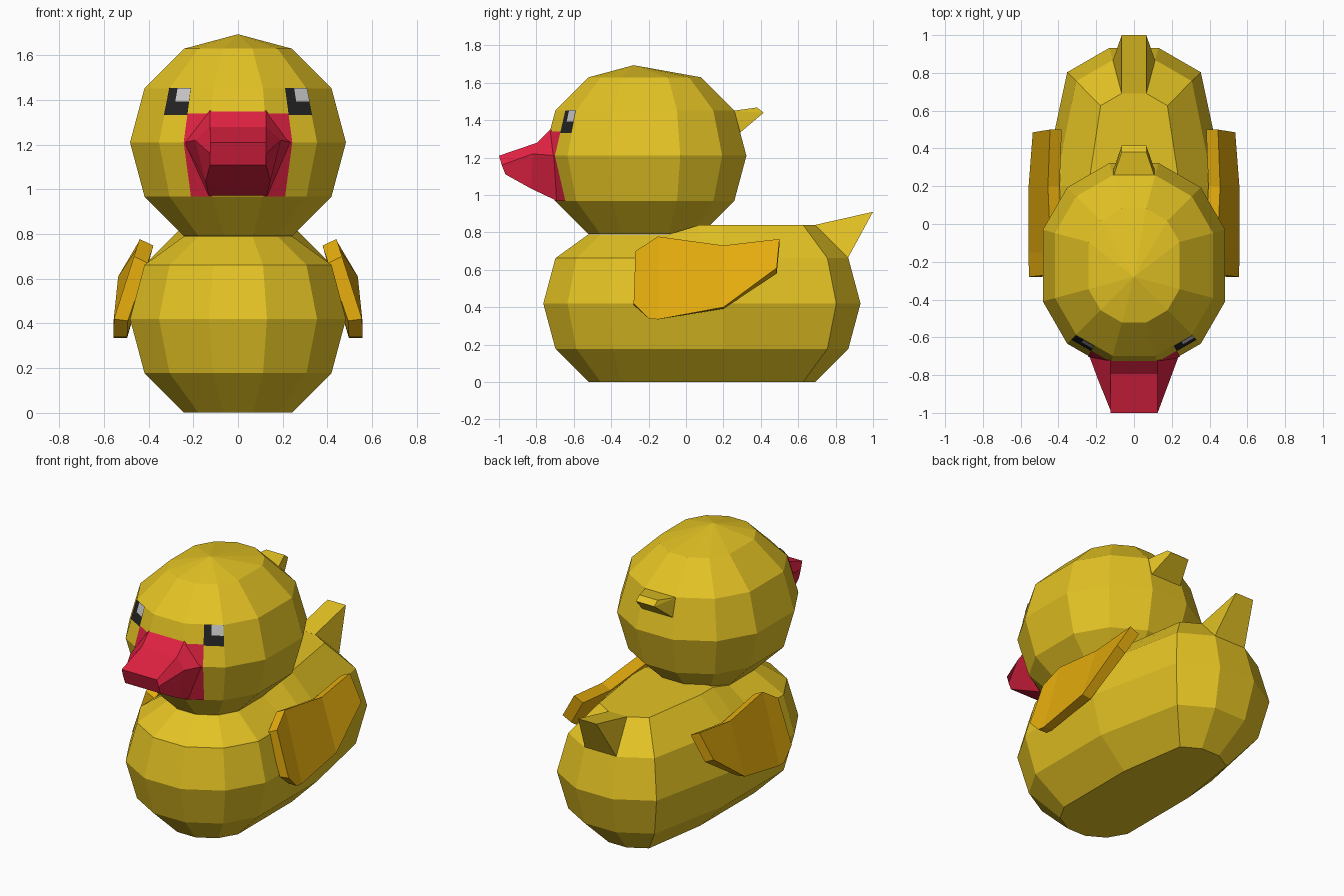
import bpy, bmesh, math
from mathutils import Vector

if "Cube" in bpy.data.objects:
    bpy.data.objects.remove(bpy.data.objects["Cube"])


def material(name, col):
    m = bpy.data.materials.new(name)
    m.diffuse_color = (*col, 1)
    m.use_nodes = True
    m.node_tree.nodes["Principled BSDF"].inputs["Base Color"].default_value = m.diffuse_color
    return m


YELLOW = material("duck yellow", (0.776, 0.545, 0.017))
AMBER = material("wing amber", (0.78, 0.413, 0.004))
RED = material("beak red", (0.745, 0.016, 0.055))
BLACK = material("eye black", (0.017, 0.017, 0.017))
GREY = material("eye highlight", (0.60, 0.60, 0.60))

COS, SIN = math.cos, math.sin
R, H = 0.5, 0.484          # horizontal and vertical radius of the round parts
FRONT = -0.28              # centre of the front half rounds


def finish(bm, name, mat, fix=True):
    if fix:
        bmesh.ops.recalc_face_normals(bm, faces=bm.faces[:])
    me = bpy.data.meshes.new(name)
    bm.to_mesh(me)
    bm.free()
    me.materials.append(mat)
    ob = bpy.data.objects.new(name, me)
    bpy.context.collection.objects.link(ob)
    return ob


def hull(name, mat, half):
    """Convex part from the points of its right half."""
    bm = bmesh.new()
    for x, y, z in half:
        for s in (1, -1):
            bm.verts.new((s * x, y, z))
    bmesh.ops.convex_hull(bm, input=bm.verts[:])
    return finish(bm, name, mat)


def loft(bm, rings):
    """Skin a list of equal vertex rings."""
    n = len(rings[0])
    for a, b in zip(rings, rings[1:]):
        for i in range(n):
            j = (i + 1) % n
            bm.faces.new((a[i], a[j], b[j], b[i]))


def half_column(lat, back, extra=(), waist=None):
    """Right-hand points of one ring of a stretched 12-sided ball, front to back."""
    c = COS(math.radians(lat)) * R
    pts = [(c * COS(math.radians(a)), FRONT + c * SIN(math.radians(a))) for a in (-75, -45, -15)]
    pts += [(c * COS(math.radians(15)), y) for y in extra]
    pts += [(c * COS(math.radians(a)), back + c * SIN(math.radians(a))) for a in (15, 45, 75)]
    if waist is not None:      # the last full-width column sits further forward
        pts[-3] = (pts[-3][0], waist)
    return pts


def make_ring(bm, pts, zs):
    right = [bm.verts.new((x, y, z)) for (x, y), z in zip(pts, zs)]
    left = [bm.verts.new((-x, y, z)) for (x, y), z in zip(pts, zs)]
    return right + left[::-1]


def cap(bm, ring):
    """Close a ring with cross strips."""
    n = len(ring)
    for i in range(n // 2 - 1):
        bm.faces.new((ring[i], ring[i + 1], ring[n - 2 - i], ring[n - 1 - i]))


# Body: long round tapering to the back, with a lower neck seat at the front
bm = bmesh.new()
rings = []
for lat in (-60, -30, 0, 30, 60):
    pts = half_column(lat, 0.45, (-0.09, 0.07), 0.2)
    z = 0.42 + H * SIN(math.radians(lat))
    zs = [z] * len(pts)
    if lat == 60:
        zs[:4] = [0.79] * 4
    rings.append(make_ring(bm, pts, zs))
loft(bm, rings)
cap(bm, rings[0])
cap(bm, rings[-1])
finish(bm, "body", YELLOW)

# Head: slightly stretched ball with a pointed crown
HZ = 1.21
bm = bmesh.new()
rings = []
for lat in (-60, -30, 0, 30, 60):
    pts = half_column(lat, -0.16)
    rings.append(make_ring(bm, pts, [HZ + H * SIN(math.radians(lat))] * len(pts)))
loft(bm, rings)
cap(bm, rings[0])
top = bm.verts.new((0, FRONT, HZ + H))
last = rings[-1]
for i in range(len(last)):
    bm.faces.new((last[i], last[(i + 1) % len(last)], top))
finish(bm, "head", YELLOW)


# Painted plates on the slanted cheek faces of the head
def cheek(u, lat_v, s):
    """Point on the cheek face; u runs outwards, lat_v from -1 to 1 over two rows."""
    c = R * (1 - abs(lat_v) * (1 - COS(math.radians(30))))
    x0, y0 = c * COS(math.radians(75)), -c * SIN(math.radians(75))
    x1, y1 = c * COS(math.radians(45)), -c * SIN(math.radians(45))
    return Vector((s * (x0 + (x1 - x0) * u), FRONT + y0 + (y1 - y0) * u, HZ + lat_v * H / 2))


def plate(name, mat, s, u0, u1, v0, v1, lift):
    bm = bmesh.new()
    out = Vector((s * 0.5, -0.866, 0.13 * (v0 + v1))).normalized()
    vs = [bm.verts.new(cheek(u, v, s) + out * lift)
          for u, v in ((u0, v0), (u1, v0), (u1, v1), (u0, v1))]
    f = bm.faces.new(vs)
    f.normal_update()
    if f.normal.dot(out) < 0:
        f.normal_flip()
    finish(bm, name, mat, False)


for s, side in ((1, "right"), (-1, "left")):
    plate(side + "_cheek_low", RED, s, 0, 0.5, -1, 0, 0.003)
    plate(side + "_cheek_high", RED, s, 0, 0.5, 0, 0.53, 0.003)
    plate(side + "_eye", BLACK, s, 0.5, 1, 0.5, 1, 0.003)
    g0, g1 = (0.7, 1) if s > 0 else (0.5, 0.8)
    plate(side + "_eye_highlight", GREY, s, g0, g1, 0.75, 1, 0.006)

# Beak: three stations from tip to face, each top / side / bottom
bm = bmesh.new()
stations = [
    [(0.125, -1.0, 1.21), (0.125, -0.985, 1.16), (0.125, -0.965, 1.11)],
    [(0.125, -0.795, 1.28), (0.192, -0.82, 1.22), (0.145, -0.83, 1.035)],
    [(0.125, -0.72, 1.355), (0.24, -0.69, 1.21), (0.13, -0.693, 0.97)],
]
rings = []
for st in stations:
    rings.append([bm.verts.new(p) for p in st] +
                 [bm.verts.new((-x, y, z)) for x, y, z in reversed(st)])
loft(bm, rings)
bm.faces.new(rings[0])
bm.faces.new(rings[-1])
finish(bm, "beak", RED)

# Tail and head tuft
hull("tail", YELLOW, [(0.065, 0.69, 0.84), (0.112, 0.865, 0.662), (0.065, 1.0, 0.91)])
hull("head_tuft", YELLOW, [(0.11, 0.25, 1.45), (0.11, 0.285, 1.33),
                           (0.065, 0.38, 1.468), (0.065, 0.415, 1.44)])

# Wings: leaning slabs, lower back corner flared outwards
outline = [(-0.28, 0.42), (-0.27, 0.70), (-0.15, 0.778), (0.2, 0.73), (0.5, 0.765),
           (0.485, 0.61), (0.2, 0.40), (-0.15, 0.335), (-0.2, 0.34)]


def wing_x(y, z):
    if y > 0.4 and z < 0.7:
        return 0.536
    return min(0.558, 0.555 - (z - 0.42) * 0.32)


for s, side in ((1, "right"), (-1, "left")):
    bm = bmesh.new()
    outer = [bm.verts.new((s * wing_x(y, z), y, z)) for y, z in outline]
    inner = [bm.verts.new((s * (wing_x(y, z) - 0.062), y, z - (0.03 if z > 0.5 else 0.008 if z > 0.39 else 0)))
             for y, z in outline]
    n = len(outline)
    for i in range(n):
        j = (i + 1) % n
        bm.faces.new((outer[i], outer[j], inner[j], inner[i]))
    for ring in (outer, inner):
        # front, middle and flared back panels
        bm.faces.new([ring[i] for i in (0, 1, 2, 7, 8)])
        bm.faces.new([ring[i] for i in (2, 3, 6, 7)])
        bm.faces.new([ring[i] for i in (3, 4, 5, 6)])
    finish(bm, side + "_wing", AMBER)
